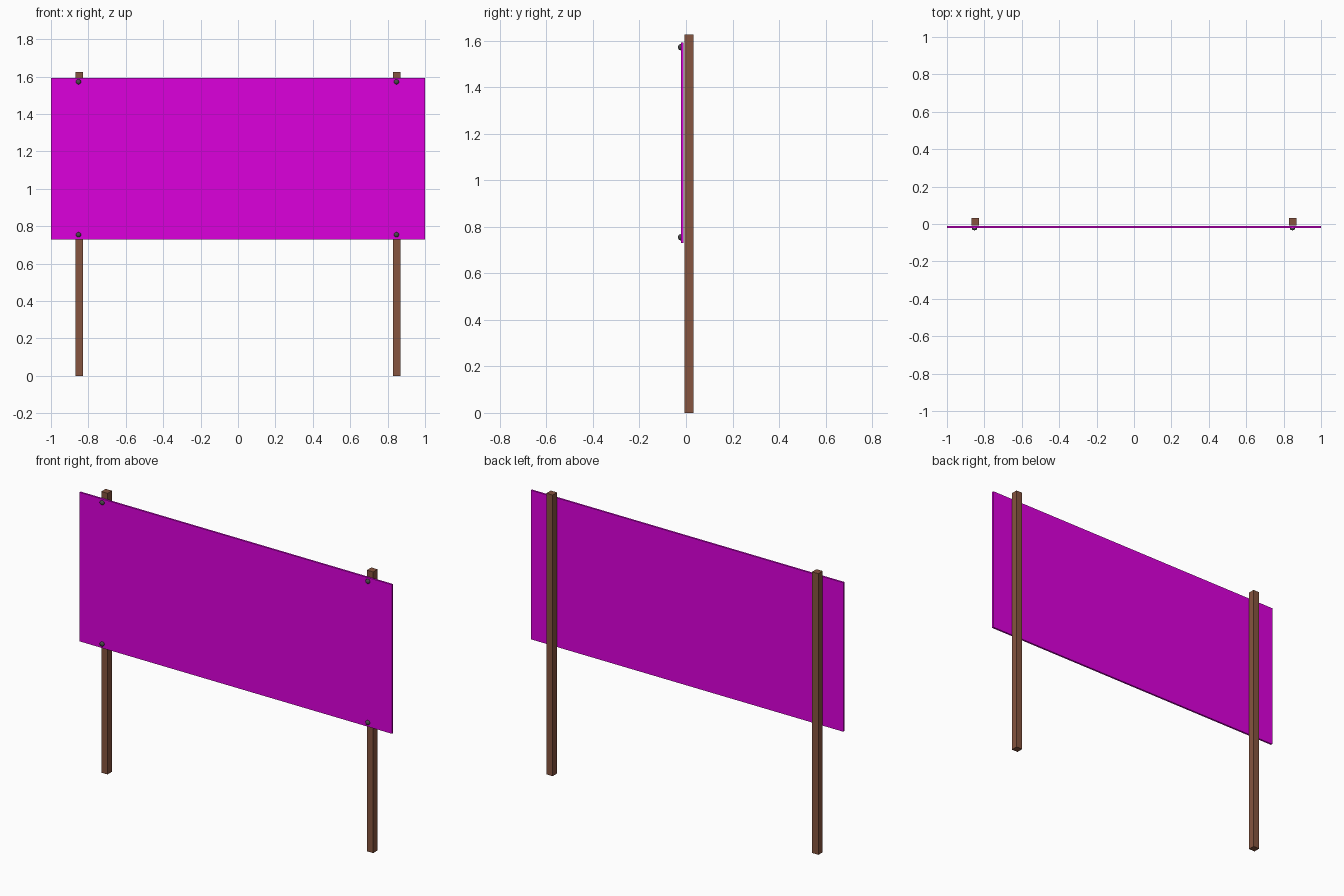
import bpy, bmesh
from mathutils import Matrix

if "Cube" in bpy.data.objects:
    bpy.data.objects.remove(bpy.data.objects["Cube"])


def material(name, rgb):
    m = bpy.data.materials.new(name)
    m.diffuse_color = (*rgb, 1)
    m.use_nodes = True
    m.node_tree.nodes["Principled BSDF"].inputs["Base Color"].default_value = m.diffuse_color
    return m


def finish(name, bm, mat):
    me = bpy.data.meshes.new(name)
    bm.to_mesh(me)
    bm.free()
    me.materials.append(mat)
    ob = bpy.data.objects.new(name, me)
    bpy.context.collection.objects.link(ob)
    return ob


def box(name, lo, hi, mat):
    bm = bmesh.new()
    size = [b - a for a, b in zip(lo, hi)]
    mid = [(a + b) / 2 for a, b in zip(lo, hi)]
    bmesh.ops.create_cube(bm, size=1, matrix=Matrix.Translation(mid) @ Matrix.Diagonal((*size, 1)))
    return finish(name, bm, mat)


def bolt(name, x, z, mat):
    # rounded bolt head, slightly flattened front to back
    bm = bmesh.new()
    bmesh.ops.create_uvsphere(bm, u_segments=12, v_segments=8, radius=0.014)
    bmesh.ops.transform(bm, verts=bm.verts,
                        matrix=Matrix.Translation((x, -0.024, z)) @ Matrix.Diagonal((1, 0.72, 0.95, 1)))
    for f in bm.faces:
        f.smooth = True
    return finish(name, bm, mat)


wood = material("brown_wood", (0.24, 0.09, 0.05))
magenta = material("magenta_board", (0.72, 0.0, 0.72))
metal = material("dark_metal", (0.07, 0.07, 0.07))

# board
box("sign_board", (-1, -0.021, 0.73), (1, -0.010, 1.592), magenta)

# posts and the bolts holding the board to them
for side, s in (("left", -1), ("right", 1)):
    x = s * 0.85
    box(f"{side}_post", (x - 0.02, -0.007, 0), (x + 0.02, 0.033, 1.626), wood)
    for level, z in (("lower", 0.755), ("upper", 1.572)):
        bolt(f"{side}_{level}_bolt", x - 0.003, z, metal)
